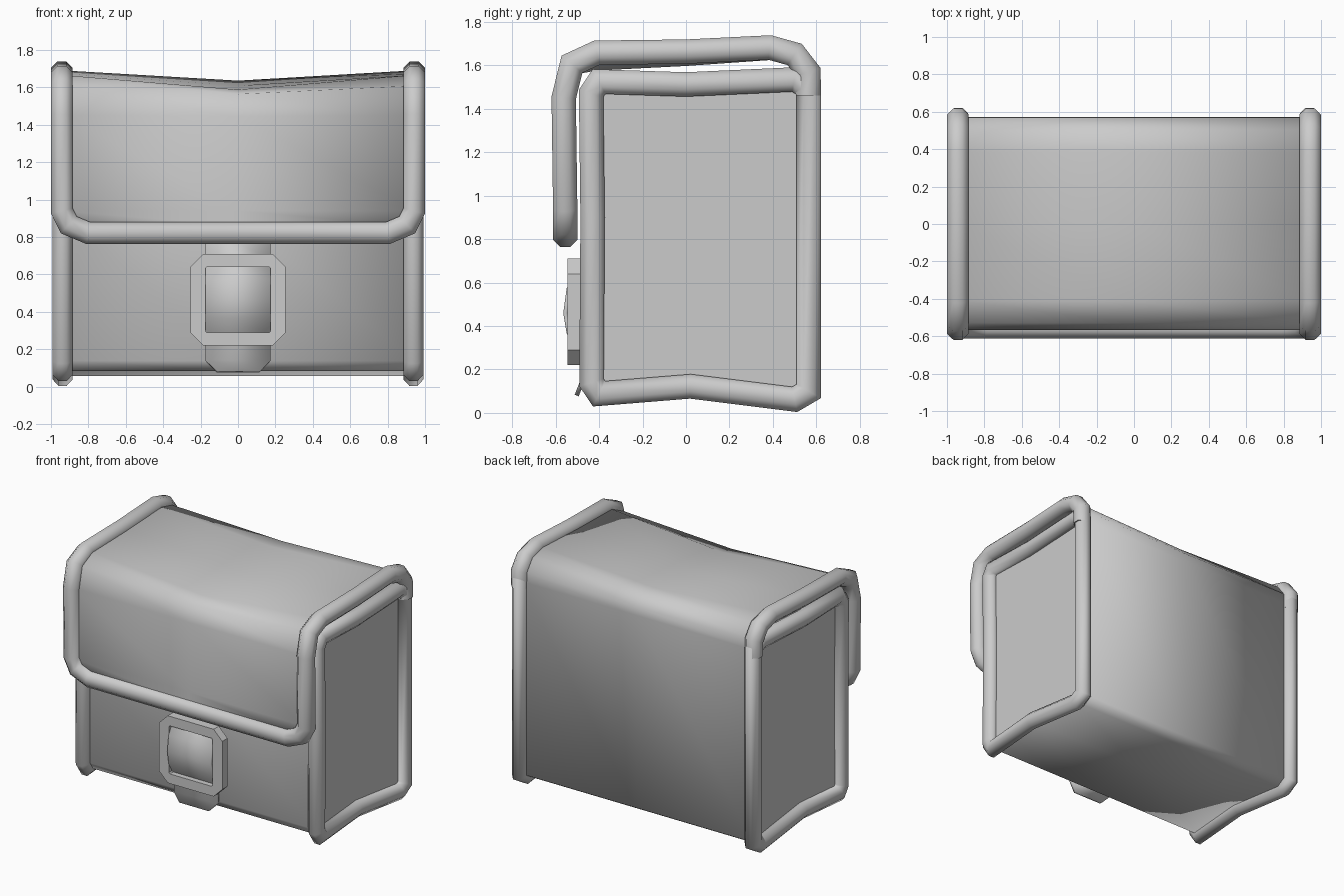
import bpy, bmesh, math
from mathutils import Vector

if "Cube" in bpy.data.objects:
    bpy.data.objects.remove(bpy.data.objects["Cube"])


def loft(name, rings, wrap=False, loop=False, cap=False, thickness=0, angle=50):
    """Skin rows of points; wrap closes each row, loop joins the last row to the first."""
    bm = bmesh.new()
    rows = [[bm.verts.new(p) for p in ring] for ring in rings]
    pairs = list(zip(rows, rows[1:])) + ([(rows[-1], rows[0])] if loop else [])
    for a, b in pairs:
        n = len(a)
        for i in range(n if wrap else n - 1):
            j = (i + 1) % n
            bm.faces.new((a[i], a[j], b[j], b[i]))
    if cap:
        bm.faces.new(rows[0])
        bm.faces.new(rows[-1])
    bmesh.ops.recalc_face_normals(bm, faces=bm.faces)
    me = bpy.data.meshes.new(name)
    bm.to_mesh(me)
    bm.free()
    me.shade_smooth()
    me.set_sharp_from_angle(angle=math.radians(angle))
    ob = bpy.data.objects.new(name, me)
    bpy.context.collection.objects.link(ob)
    if thickness:
        mod = ob.modifiers.new("thickness", "SOLIDIFY")
        mod.thickness = thickness
        mod.offset = 0
    return ob


def tube(name, path, ru, rx, closed=False, sides=8):
    """Mitred tube: the section slides along each segment onto the bisecting plane."""
    pts = [Vector(p) for p in path]
    n = len(pts)
    dirs = [(pts[(i + 1) % n] - pts[i]).normalized() for i in range(n)]
    if not closed:
        dirs[-1] = dirs[-2]
    ax = Vector((1, 0, 0))
    side = dirs[0].cross(ax).normalized()
    k = 1 / math.cos(math.pi / sides)
    ring = []
    for s in range(sides):
        a = 2 * math.pi * (s + 0.5) / sides
        ring.append(pts[0] + ax * (rx * k * math.cos(a)) + side * (ru * k * math.sin(a)))
    rings = []
    for i, p in enumerate(pts):
        prev = dirs[i - 1] if (i or closed) else dirs[0]
        normal = (prev + dirs[i]).normalized()
        d = dirs[max(i - 1, 0)]
        ring = [v + d * ((p - v).dot(normal) / d.dot(normal)) for v in ring]
        rings.append(ring)
    return loft(name, rings, wrap=True, loop=closed, cap=not closed, angle=60)


# Side outline of the body (y, z)
bottom_back = [(-.435, .14), (-.40, .088), (.02, .122), (.50, .062), (.565, .10), (.565, 1.50)]
top = [(.50, 1.535), (0, 1.512), (-.40, 1.525), (-.437, 1.47)]
front_mid = [(-.43, .9)]
outline = bottom_back + top + front_mid

# Side panels and their piping
for s, label in ((-1, "left"), (1, "right")):
    panel = loft(label + "_side_panel", [[(s * x, y, z) for y, z in outline]
                 for x in (.925, .935)], wrap=True, cap=True)
    tube(label + "_side_piping", [(s * .938, y, z) for y, z in outline], .056, .053, closed=True)

# One sheet: front, bottom, back, over the top and down as the flap
W = .94
sheet = [(y, z, W, 0) for y, z in top[-1:] + front_mid + bottom_back]
sheet += [(.565, 1.57, W, .01), (.50, 1.655, W, .028), (.385, 1.685, W, .055),
          (0, 1.668, W, .065), (-.41, 1.66, W, .078), (-.525, 1.605, W, .045),
          (-.56, 1.45, W, .005), (-.56, .94, W, 0), (-.56, .86, .905, 0), (-.56, .82, .80, 0)]
loft("body_and_flap", [[(-w, y, z), (0, y, z - sag), (w, y, z)] for y, z, w, sag in sheet],
     thickness=.012, angle=65)

# Inner top under the flap
loft("inner_top", [[(-W, y, z), (0, y, z - .03), (W, y, z)]
     for y, z in bottom_back[-1:] + top], thickness=.01)

# Flap piping, right half then mirrored
X = .942
half = [(X, .562, 1.46), (X, .562, 1.57), (X, .50, 1.65), (X, .385, 1.682), (X, 0, 1.663),
        (X, -.41, 1.658), (X, -.525, 1.605), (X, -.563, 1.45), (X, -.556, .94),
        (.905, -.556, .865), (.80, -.556, .821)]
tube("flap_piping", half + [(-x, y, z) for x, y, z in reversed(half)], .056, .058)

# Strap threaded through the buckle
strap = [(-.465, .85, .175), (-.475, .68, .175), (-.50, .635, .175), (-.54, .57, .175),
         (-.555, .46, .175), (-.54, .37, .175), (-.50, .30, .175), (-.475, .25, .175),
         (-.48, .14, .175), (-.503, .08, .115)]
loft("strap", [[(-w, y, z), (w, y, z)] for y, z, w in strap], thickness=.02, angle=60)


# Buckle frame
def chamfered(hx, hz, c, y, zc=.465):
    quad = [(hx, hz - c), (hx - c, hz), (c - hx, hz), (-hx, hz - c),
            (-hx, c - hz), (c - hx, -hz), (hx - c, -hz), (hx, c - hz)]
    return [(x, y, z + zc) for x, z in quad]


loft("buckle_frame", [chamfered(.255, .245, .07, -.545), chamfered(.255, .245, .07, -.485),
                      chamfered(.175, .175, .008, -.485), chamfered(.175, .175, .008, -.545)],
     wrap=True, loop=True, angle=30)
